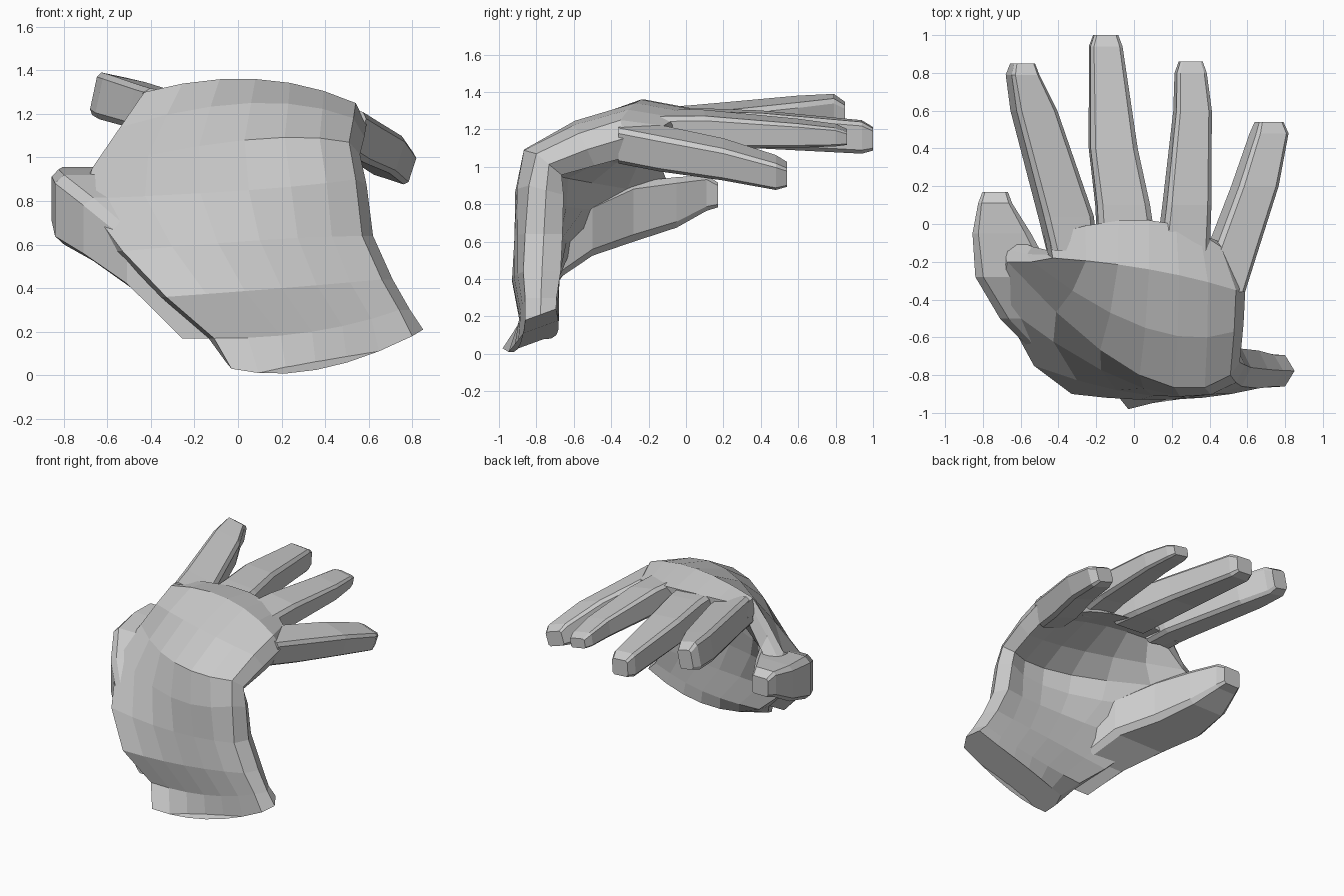
import bpy
import bmesh
import math
from mathutils import Vector

cube = bpy.data.objects.get("Cube")
if cube:
    bpy.data.objects.remove(cube, do_unlink=True)

skin = bpy.data.materials.new("plain grey")
skin.use_nodes = True
grey = (0.6, 0.6, 0.6, 1)
skin.diffuse_color = grey
skin.node_tree.nodes["Principled BSDF"].inputs["Base Color"].default_value = grey


def loft(name, rings):
    """Skin a list of equal closed rings and cap both ends."""
    bm = bmesh.new()
    loops = [[bm.verts.new(point) for point in ring] for ring in rings]
    count = len(loops[0])
    for low, high in zip(loops, loops[1:]):
        for i in range(count):
            j = (i + 1) % count
            bm.faces.new((low[i], low[j], high[j], high[i]))
    bm.faces.new(loops[0])
    bm.faces.new(loops[-1])
    bmesh.ops.recalc_face_normals(bm, faces=bm.faces)
    mesh = bpy.data.meshes.new(name)
    bm.to_mesh(mesh)
    bm.free()
    mesh.materials.append(skin)
    obj = bpy.data.objects.new(name, mesh)
    bpy.context.collection.objects.link(obj)


def palm_ring(right, middle, left, tilt, thickness, steps=6):
    """Slice of the palm: a curved back line, its inward copy and rounded edges."""
    right, middle, left = Vector(right), Vector(middle), Vector(left)
    angle = math.radians(tilt)
    inward = Vector((0, math.cos(angle), -math.sin(angle)))
    control = 2 * middle - (right + left) / 2
    back, inner = [], []
    for i in range(steps + 1):
        s = i / steps
        point = right * (1 - s) ** 2 + control * 2 * s * (1 - s) + left * s ** 2
        depth = thickness * (0.8 + 0.2 * math.sin(math.pi * s))
        back.append(point)
        inner.append(point + inward * depth)
    bulge = Vector((0.05, 0, 0))
    left_edge = (back[-1] + inner[-1]) / 2 + bulge
    right_edge = (back[0] + inner[0]) / 2 - bulge / 2
    return back + [left_edge] + inner[::-1] + [right_edge]


def finger_ring(x, y, z, width, height, roll):
    """Chamfered box section standing across a finger, rolled about its length."""
    corner = [(0.5, 0.38), (0.4, 0.5)]
    upper = corner + [(-u, v) for u, v in reversed(corner)]
    outline = upper + [(-u, -v) for u, v in upper]
    c, s = math.cos(math.radians(roll)), math.sin(math.radians(roll))
    return [(x + width * u * c - height * v * s, y,
             z + width * u * s + height * v * c) for u, v in outline]


def finger(name, roll, sections):
    """Loft a finger and close it with a smaller, blunt tip."""
    x, y, z, width, height = sections[-1]
    tip = (x, y + 0.06, z - 0.01, width * 0.75, height * 0.7)
    loft(name, [finger_ring(*section, roll) for section in sections + [tip]])


# Palm and wrist, from the cuff up and over to the knuckles
palm = [
    ((-.03, -.98, .03), (.36, -.9, .025), (.8, -.86, .18), -20, .22),
    ((-.11, -.88, .17), (.34, -.89, .2), (.74, -.86, .3), 0, .21),
    ((-.33, -.9, .36), (.2, -.93, .4), (.66, -.87, .44), 0, .25),
    ((-.53, -.75, .57), (.1, -.91, .62), (.57, -.86, .64), 0, .25),
    ((-.71, -.42, .81), (.05, -.87, .85), (.54, -.84, .9), 15, .24),
    ((-.67, -.2, .95), (.03, -.8, 1.08), (.51, -.8, 1.07), 40, .22),
    ((-.54, -.2, 1.14), (.06, -.55, 1.25), (.53, -.57, 1.18), 65, .24),
    ((-.43, -.18, 1.3), (.08, -.24, 1.36), (.54, -.35, 1.25), 80, .25),
    ((-.45, -.06, 1.29), (.08, .02, 1.31), (.46, -.12, 1.22), 90, .22),
]
loft("palm", [palm_ring(*section) for section in palm])

# Fingers and thumb: roll, then centre x, y, z, width and height along each one
finger("index_finger", -12, [
    (-.33, -.14, 1.2, .24, .2), (-.36, .04, 1.21, .27, .2),
    (-.53, .6, 1.26, .22, .21), (-.59, .79, 1.28, .15, .2)])
finger("middle_finger", -4, [
    (-.04, -.1, 1.2, .3, .21), (-.06, .1, 1.2, .28, .21),
    (-.11, .4, 1.2, .25, .19), (-.15, .94, 1.16, .17, .17)])
finger("ring_finger", -10, [
    (.26, -.14, 1.19, .26, .2), (.28, .1, 1.2, .24, .18),
    (.31, .6, 1.18, .19, .13), (.3, .8, 1.17, .16, .1)])
finger("little_finger", -18, [
    (.46, -.36, 1.14, .22, .2), (.52, -.14, 1.1, .24, .2),
    (.64, .2, 1.04, .22, .18), (.715, .48, .97, .18, .15)])
finger("thumb", 0, [
    (-.17, -.8, .27, .22, .2), (-.33, -.7, .52, .36, .26),
    (-.48, -.5, .67, .46, .29), (-.63, -.28, .76, .42, .32),
    (-.7, -.05, .81, .31, .27), (-.735, .11, .86, .18, .19)])
